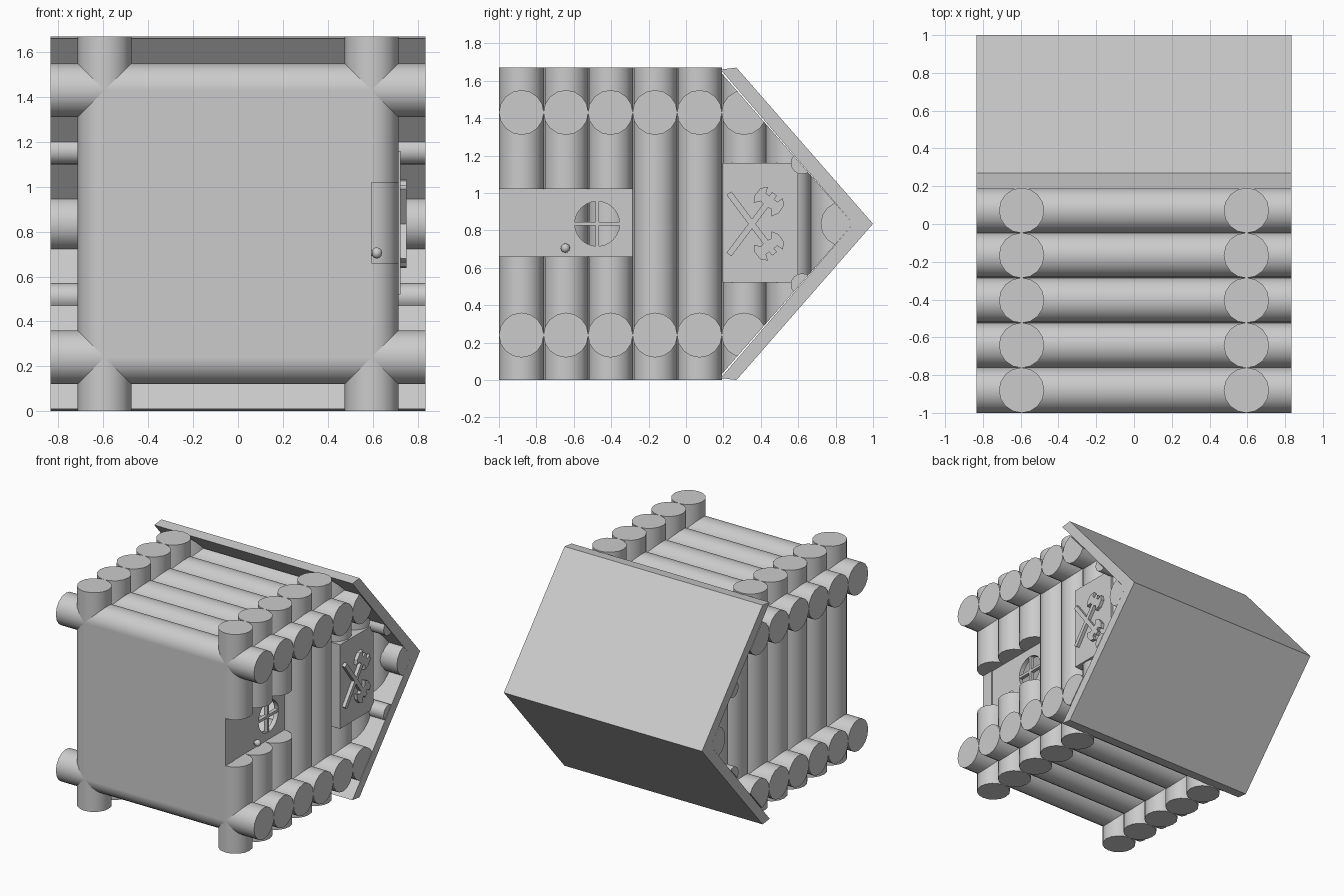
import bpy, bmesh, math
from mathutils import Vector

cube = bpy.data.objects.get("Cube")
if cube:
    bpy.data.objects.remove(cube)

grey = bpy.data.materials.new("plain_grey")
grey.use_nodes = True
COL = (0.6, 0.6, 0.6, 1)
grey.diffuse_color = COL
grey.node_tree.nodes["Principled BSDF"].inputs["Base Color"].default_value = COL

MID = 0.835            # centre height and half width
R = 0.12               # log radius
OFF = 0.595            # wall log distance from the centre
ROWS = [-0.88 + 0.238 * i for i in range(8)]
APEX, EAVE = 1.0, 0.27
INNER = 0.106          # roof thickness along y
SLOPE = (APEX - EAVE) / MID


def finish(name, bm, smooth=True):
    bmesh.ops.recalc_face_normals(bm, faces=bm.faces)
    mesh = bpy.data.meshes.new(name)
    bm.to_mesh(mesh)
    bm.free()
    mesh.materials.append(grey)
    ob = bpy.data.objects.new(name, mesh)
    bpy.context.collection.objects.link(ob)
    if smooth:
        bpy.ops.object.select_all(action='DESELECT')
        ob.select_set(True)
        bpy.context.view_layer.objects.active = ob
        bpy.ops.object.shade_smooth_by_angle(angle=math.radians(35))
    return ob


def under_roof(bm):
    """Trim everything that reaches past the roof underside."""
    for s in (1, -1):
        geom = bm.verts[:] + bm.edges[:] + bm.faces[:]
        cut = bmesh.ops.bisect_plane(bm, geom=geom, plane_co=(0, APEX - INNER, MID),
                                     plane_no=(0, 1, s * SLOPE), clear_outer=True)
        edges = [e for e in cut["geom_cut"] if isinstance(e, bmesh.types.BMEdge)]
        if edges:
            bmesh.ops.contextual_create(bm, geom=edges)


def log(name, start, end, radius=R, trim=False, sides=16):
    a, b = Vector(start), Vector(end)
    bm = bmesh.new()
    bmesh.ops.create_cone(bm, cap_ends=True, segments=sides, radius1=radius,
                          radius2=radius, depth=(b - a).length)
    bm.transform((b - a).to_track_quat('Z', 'Y').to_matrix().to_4x4())
    bmesh.ops.translate(bm, verts=bm.verts, vec=(a + b) / 2)
    if trim:
        under_roof(bm)
    return finish(name, bm)


def prism(name, outline, x0, x1):
    """Extrude a (y, z) outline along x."""
    bm = bmesh.new()
    face = bm.faces.new([bm.verts.new((x0, y, z)) for y, z in outline])
    new = bmesh.ops.extrude_face_region(bm, geom=[face])["geom"]
    bmesh.ops.translate(bm, vec=(x1 - x0, 0, 0),
                        verts=[v for v in new if isinstance(v, bmesh.types.BMVert)])
    return finish(name, bm, smooth=False)


def box(name, x, y, z):
    return prism(name, [(y[0], z[0]), (y[1], z[0]), (y[1], z[1]), (y[0], z[1])], *x)


# Side walls: logs along x
for side, label in ((1, "left"), (-1, "right")):
    for i, y in enumerate(ROWS[:6]):
        z = MID + side * OFF
        log(f"cross_log_{label}_{i}", (-MID, y, z), (MID, y, z), trim=i == 5)

# Gable walls: logs along z, with a doorway gap in the lowest three on +x
DOOR = (0.66, 1.02)
for side, label in ((1, "door"), (-1, "rear")):
    for i, y in enumerate(ROWS):
        x = side * OFF
        spans = [(0, DOOR[0]), (DOOR[1], 2 * MID)] if side > 0 and i < 3 else [(0, 2 * MID)]
        for j, (z0, z1) in enumerate(spans):
            log(f"wall_log_{label}_{i}_{j}", (x, y, z0), (x, y, z1), trim=i > 4)

# Floor slab
box("floor", (-OFF, OFF), (-1, -0.9), (MID - OFF, MID + OFF))

# Roof
prism("roof", [(APEX, MID), (EAVE, 2 * MID), (0.185, 2 * MID - 0.01), (APEX - INNER, MID),
               (0.185, 0.01), (EAVE, 0)], -MID, MID)

# Ridge beam and purlins
log("ridge_beam", (-MID, 0.84, MID), (MID, 0.84, MID), trim=True)
for side, label in ((1, "left"), (-1, "right")):
    z = MID + side * 0.325
    log(f"purlin_{label}", (-MID, 0.62, z), (MID, 0.62, z), 0.06, trim=True)

# Door with a round window opening and cross bars
WIN = -0.475
door = box("door", (0.555, 0.59), (-1, -0.285), DOOR)
cutter = log("window_cutter", (0.4, WIN, MID), (0.8, WIN, MID), R, sides=24)
cutter.hide_render = True
mod = door.modifiers.new("window", 'BOOLEAN')
mod.object = cutter
mod.solver = 'EXACT'
bpy.context.view_layer.objects.active = door
bpy.ops.object.modifier_apply(modifier=mod.name)
bpy.data.objects.remove(cutter)
BAR = 0.01
box("window_bar_upright", (0.56, 0.588), (WIN - R, WIN + R), (MID - BAR, MID + BAR))
box("window_bar_cross", (0.56, 0.588), (WIN - BAR, WIN + BAR), (MID - R, MID + R))

# Door knob
log("knob_stem", (0.58, -0.645, 0.705), (0.61, -0.645, 0.705), 0.014, sides=8)
bm = bmesh.new()
bmesh.ops.create_uvsphere(bm, u_segments=10, v_segments=6, radius=0.025)
bmesh.ops.translate(bm, verts=bm.verts, vec=(0.618, -0.645, 0.705))
finish("knob", bm)

# Sign board with two crossed double-bladed axes
box("sign_board", (0.6, 0.724), (0.195, 0.6), (0.52, 1.16))
half = [(-0.355, 0.016), (-0.03, 0.016), (-0.025, 0.035), (-0.055, 0.06), (-0.02, 0.08),
        (0.03, 0.078), (0.058, 0.05), (0.025, 0.038), (0.025, 0.016), (0.05, 0.016)]
axe = half + [(u, -v) for u, v in reversed(half)]
for side, label in ((1, "left"), (-1, "right")):
    c, s = 0.6, 0.8
    pts = [(0.443 + u * c - v * s, MID + side * (0.12 + u * s + v * c)) for u, v in axe]
    prism(f"axe_{label}", pts, 0.71, 0.75)
